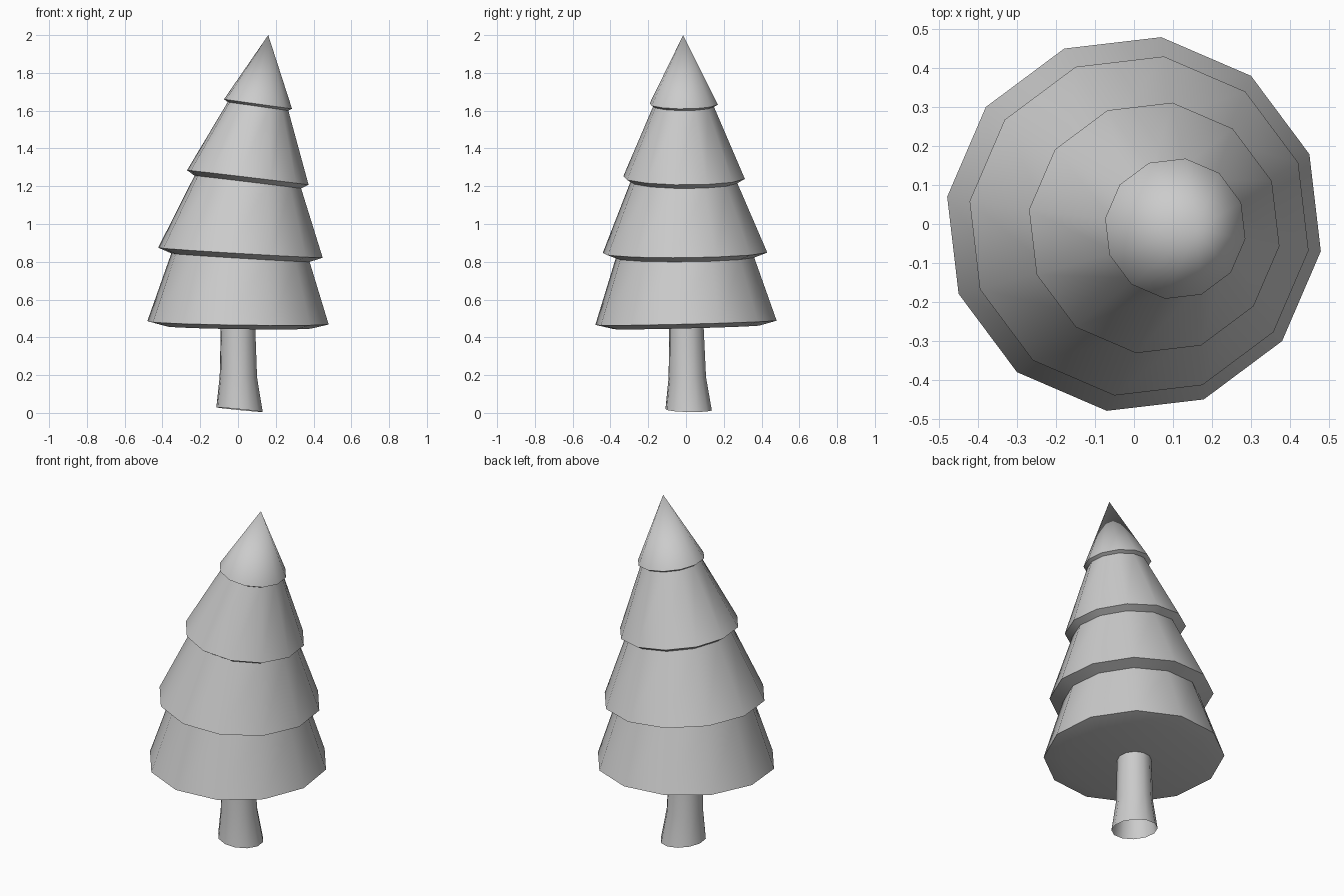
import bpy
import bmesh
import math
from mathutils import Vector

cube = bpy.data.objects.get("Cube")
if cube:
    bpy.data.objects.remove(cube, do_unlink=True)

grey = bpy.data.materials.new("plain grey")
grey.use_nodes = True
colour = (0.6, 0.6, 0.6, 1)
grey.diffuse_color = colour
grey.node_tree.nodes["Principled BSDF"].inputs["Base Color"].default_value = colour

SIDES = 12
TWIST = math.radians(-8.3)


def add_ring(bm, centre, radius, slope_x=0, slope_y=0):
    """Twelve-sided ring, leaning by the given slopes."""
    ring = []
    for i in range(SIDES):
        a = TWIST + math.tau * i / SIDES
        x, y = radius * math.cos(a), radius * math.sin(a)
        ring.append(bm.verts.new(Vector(centre) + Vector((x, y, slope_x * x + slope_y * y))))
    return ring


def bridge(bm, lower, upper):
    for i in range(SIDES):
        j = (i + 1) % SIDES
        bm.faces.new((lower[i], lower[j], upper[j], upper[i]))


def finish(bm, name):
    mesh = bpy.data.meshes.new(name)
    bm.to_mesh(mesh)
    bm.free()
    mesh.materials.append(grey)
    obj = bpy.data.objects.new(name, mesh)
    bpy.context.collection.objects.link(obj)
    bpy.ops.object.select_all(action='DESELECT')
    obj.select_set(True)
    bpy.context.view_layer.objects.active = obj
    bpy.ops.object.shade_smooth_by_angle(angle=math.radians(35))


# Foliage tiers: centre x, y, inner z and radius, rim z and radius, slopes
tiers = [
    (0.00, 0.000, 0.453, 0.39, 0.477, 0.485, -0.015, 0.025),
    (0.013, -0.005, 0.822, 0.37, 0.848, 0.44, -0.06, 0.01),
    (0.052, -0.01, 1.222, 0.285, 1.246, 0.325, -0.12, -0.005),
    (0.106, -0.012, 1.623, 0.162, 1.635, 0.182, -0.14, 0.0),
]
bm = bmesh.new()
previous = None
for x, y, z_in, r_in, z_rim, r_rim, sx, sy in tiers:
    inner = add_ring(bm, (x, y, z_in), r_in, sx, sy)
    rim = add_ring(bm, (x, y, z_rim), r_rim, sx, sy)
    if previous:
        bridge(bm, previous, inner)
    else:
        bm.faces.new(inner[::-1])
    bridge(bm, inner, rim)
    previous = rim
tip = bm.verts.new((0.16, -0.015, 2.0))
for i in range(SIDES):
    bm.faces.new((previous[i], previous[(i + 1) % SIDES], tip))
finish(bm, "foliage")

# Flared trunk, open at the foot
bm = bmesh.new()
foot = add_ring(bm, (0.008, 0.014, 0.017), 0.124, -0.1, -0.02)
waist = add_ring(bm, (0.002, 0.007, 0.19), 0.1, -0.03)
top = add_ring(bm, (0, 0.002, 0.46), 0.092)
bridge(bm, foot, waist)
bridge(bm, waist, top)
finish(bm, "trunk")
